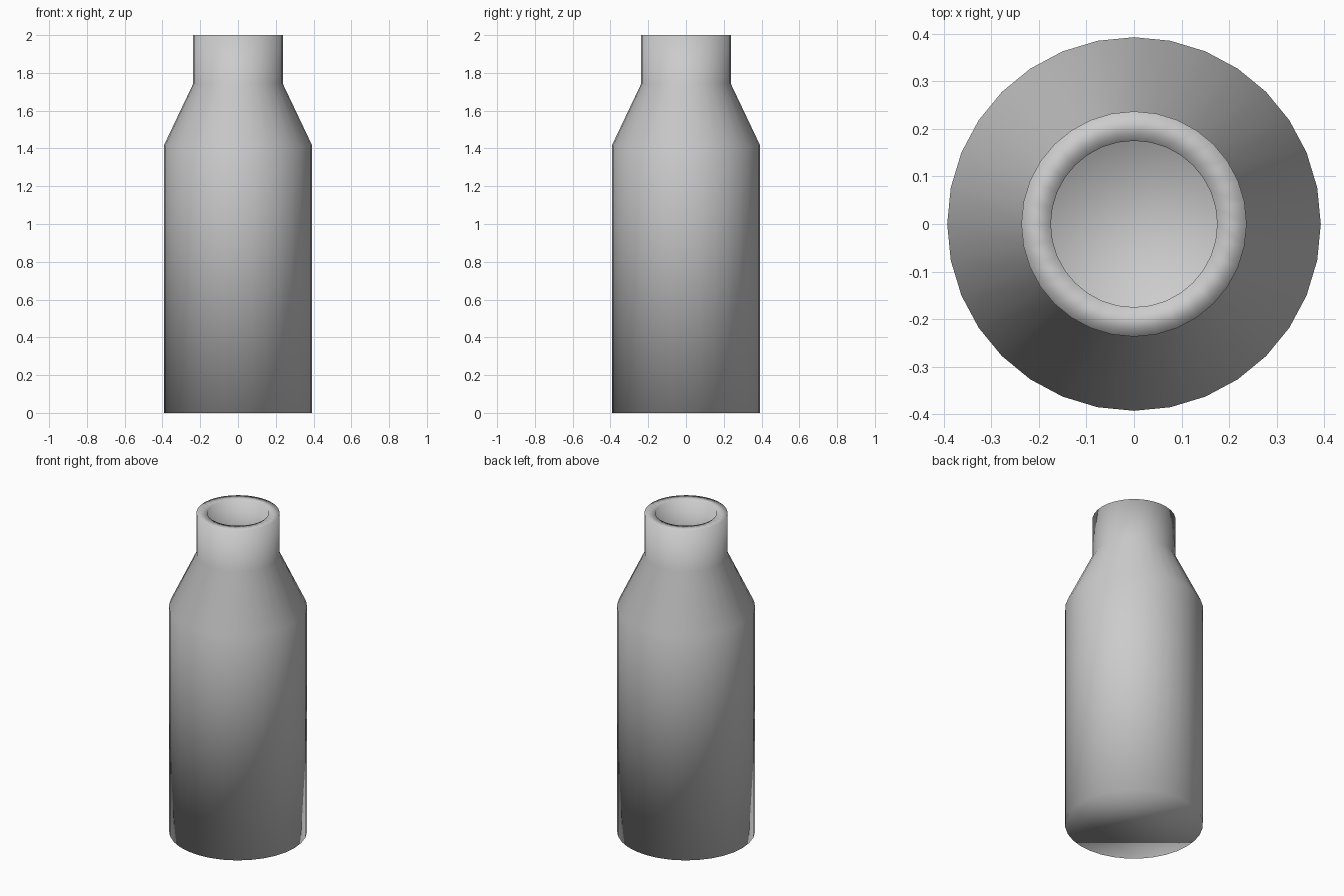
import bpy, bmesh, math

if "Cube" in bpy.data.objects:
    bpy.data.objects.remove(bpy.data.objects["Cube"])

SIDES = 32
# Closed shell profile (radius, z): outer wall upward, over the lip, inner wall down
PROFILE = [
    (0.393, 0.0), (0.393, 1.415), (0.237, 1.743), (0.237, 2.0),
    (0.175, 2.0), (0.175, 1.729), (0.331, 1.401), (0.331, 0.062),
]


def ring(bm, radius, z):
    return [bm.verts.new((radius * math.cos(2 * math.pi * i / SIDES),
                          radius * math.sin(2 * math.pi * i / SIDES), z))
            for i in range(SIDES)]


# Hollow bottle body: lathe the profile
bm = bmesh.new()
rings = [ring(bm, r, z) for r, z in PROFILE]
for a, b in zip(rings, rings[1:]):
    for i in range(SIDES):
        j = (i + 1) % SIDES
        bm.faces.new((a[i], a[j], b[j], b[i]))

# Underside and inner floor
bm.faces.new(list(reversed(rings[0])))
bm.faces.new(rings[-1])

# Smooth shading throughout
for f in bm.faces:
    f.smooth = True

mesh = bpy.data.meshes.new("bottle")
bm.to_mesh(mesh)
bm.free()
bottle = bpy.data.objects.new("bottle", mesh)
bpy.context.collection.objects.link(bottle)
